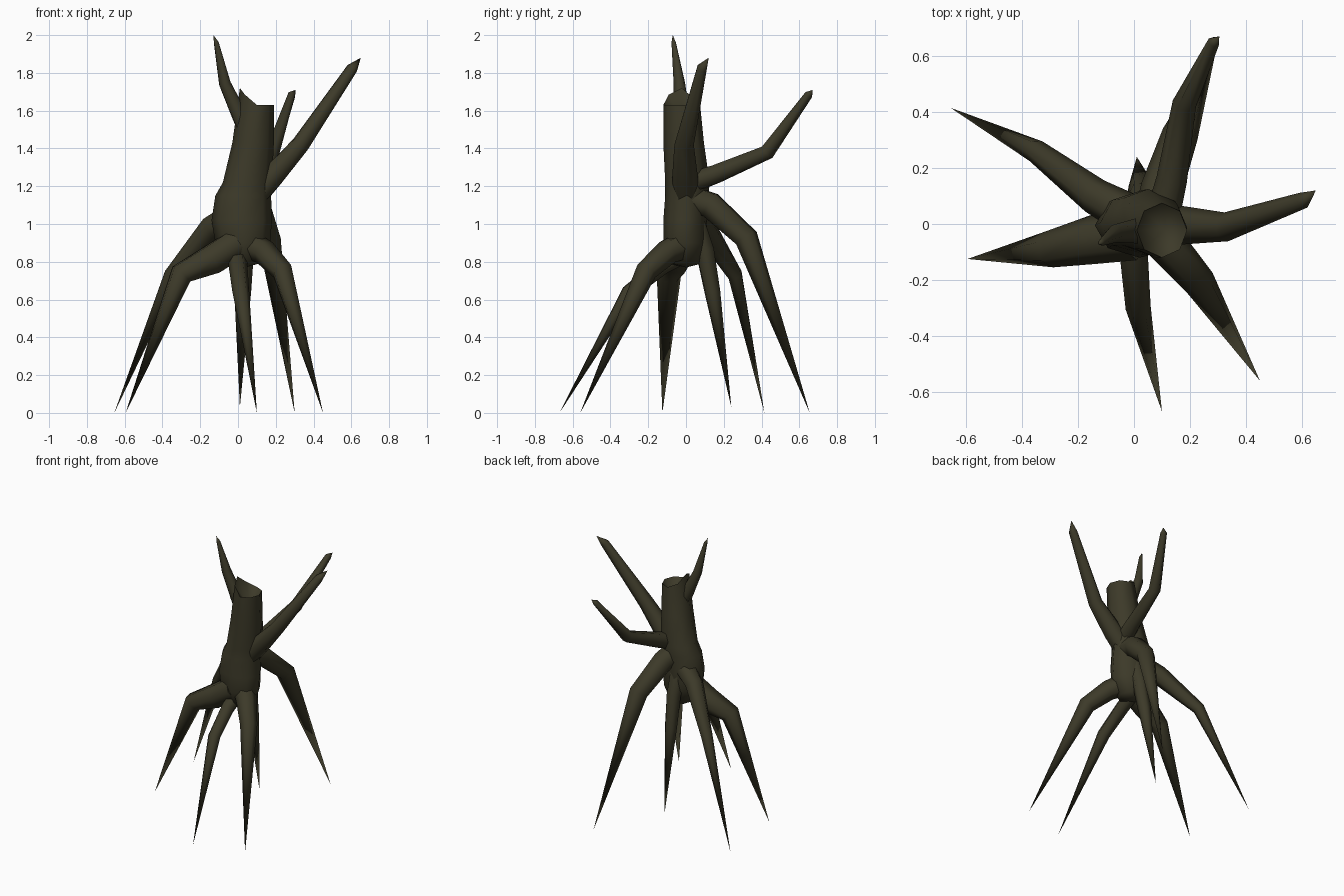
import bpy, bmesh, math
from mathutils import Vector

if "Cube" in bpy.data.objects:
    bpy.data.objects.remove(bpy.data.objects["Cube"])

bark = bpy.data.materials.new("dark olive bark")
bark.diffuse_color = (0.046, 0.042, 0.022, 1)
bark.use_nodes = True
bark.node_tree.nodes["Principled BSDF"].inputs["Base Color"].default_value = bark.diffuse_color


def finish(name, bm):
    bmesh.ops.recalc_face_normals(bm, faces=bm.faces)
    me = bpy.data.meshes.new(name)
    bm.to_mesh(me)
    bm.free()
    me.materials.append(bark)
    ob = bpy.data.objects.new(name, me)
    bpy.context.collection.objects.link(ob)
    bpy.ops.object.select_all(action='DESELECT')
    ob.select_set(True)
    bpy.context.view_layer.objects.active = ob
    bpy.ops.object.shade_smooth_by_angle(angle=math.radians(75))
    return ob


def skin(bm, rings):
    for a, b in zip(rings, rings[1:]):
        n = len(a)
        for i in range(n):
            bm.faces.new((a[i], a[(i + 1) % n], b[(i + 1) % n], b[i]))


def fan(bm, ring, point):
    v = bm.verts.new(point)
    for i in range(len(ring)):
        bm.faces.new((ring[i], ring[(i + 1) % len(ring)], v))


def limb(name, path, tip, sides=6):
    """Tapered bent limb: path of (x, y, z, radius), ending in a point."""
    bm = bmesh.new()
    pts = [Vector(p[:3]) for p in path] + [Vector(tip)]
    rings = []
    for i, p in enumerate(path):
        t = (pts[i + 1] - pts[i]).normalized()
        if i:
            t = (t + (pts[i] - pts[i - 1]).normalized()).normalized()
        u = t.cross(Vector((0, 0, 1))).normalized()
        w = u.cross(t)
        rings.append([bm.verts.new(pts[i] + p[3] * (
            u * math.cos(k * math.tau / sides) + w * math.sin(k * math.tau / sides)))
            for k in range(sides)])
    skin(bm, rings)
    bm.faces.new(rings[0])
    fan(bm, rings[-1], tip)
    return finish(name, bm)


# trunk: stacked rings (x min, x max, y min, y max, z) with a broken, hollow top
bm = bmesh.new()
rings = []
levels = [(-0.04, 0.11, -0.09, 0.08, 0.79), (-0.12, 0.17, -0.12, 0.11, 0.90),
          (-0.14, 0.18, -0.12, 0.11, 1.02), (-0.12, 0.175, -0.11, 0.12, 1.15),
          (-0.08, 0.18, -0.11, 0.125, 1.22), (-0.03, 0.19, -0.12, 0.095, 1.43),
          (0.01, 0.19, -0.12, 0.075, 1.63)]
jag = [0, 0, 0, 0.03, 0.09, 0.055, 0.0, 0.0]
for x0, x1, y0, y1, z in levels:
    ring = []
    for k in range(8):
        a = k * math.tau / 8
        dz = jag[k] if z == 1.63 else 0
        ring.append(bm.verts.new(((x0 + x1) / 2 + (x1 - x0) / 2 * math.cos(a),
                                  (y0 + y1) / 2 + (y1 - y0) / 2 * math.sin(a), z + dz)))
    rings.append(ring)
skin(bm, rings)
fan(bm, rings[0], (0.04, 0.0, 0.77))
fan(bm, rings[-1], (0.11, -0.02, 1.53))
finish("trunk", bm)

# stilt roots
limb("root_back_left", [(-0.03, 0.04, 1.04, 0.075), (-0.14, 0.10, 0.98, 0.065),
                        (-0.35, 0.26, 0.73, 0.042)], (-0.655, 0.415, 0.0))
limb("root_left", [(0.0, -0.04, 0.90, 0.09), (-0.14, -0.055, 0.81, 0.088),
                   (-0.30, -0.09, 0.735, 0.066)], (-0.595, -0.125, 0.0))
limb("root_front", [(0.0, -0.04, 0.82, 0.05), (0.0, -0.12, 0.78, 0.05),
                    (0.015, -0.30, 0.64, 0.045)], (0.10, -0.67, 0.0))
limb("root_front_right", [(0.08, -0.03, 0.88, 0.075), (0.14, -0.10, 0.85, 0.068),
                          (0.235, -0.21, 0.75, 0.058)], (0.45, -0.56, 0.0))
limb("root_back", [(0.08, 0.03, 1.13, 0.08), (0.10, 0.13, 1.10, 0.075),
                   (0.165, 0.32, 0.925, 0.065)], (0.30, 0.655, 0.0))
limb("root_under", [(0.03, 0.05, 1.0, 0.06), (0.03, 0.10, 0.86, 0.055),
                    (0.025, 0.14, 0.64, 0.045)], (0.01, 0.24, 0.03))

# bare branches
limb("branch_top_left", [(0.05, -0.02, 1.49, 0.05), (0.01, -0.025, 1.57, 0.045),
                         (-0.07, -0.035, 1.745, 0.032), (-0.115, -0.065, 1.96, 0.013)],
     (-0.13, -0.07, 2.0))
limb("branch_right", [(0.11, 0.0, 1.17, 0.07), (0.18, -0.005, 1.25, 0.068),
                      (0.33, -0.01, 1.42, 0.052), (0.605, 0.085, 1.825, 0.03)],
     (0.65, 0.12, 1.88))
limb("branch_back", [(0.11, 0.06, 1.23, 0.06), (0.135, 0.16, 1.265, 0.055),
                     (0.18, 0.43, 1.38, 0.043), (0.285, 0.65, 1.685, 0.022)],
     (0.305, 0.67, 1.71))
